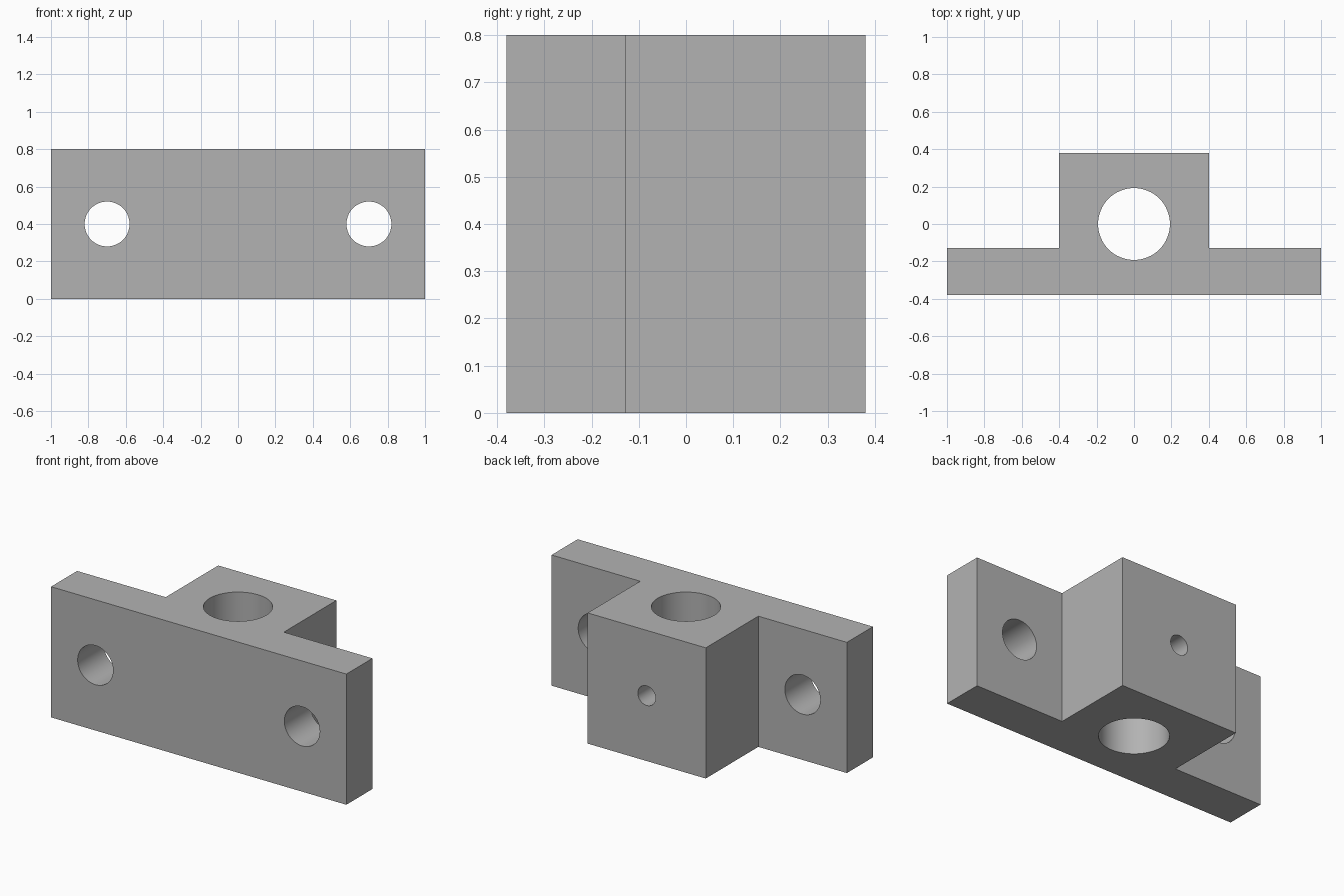
import bpy
import bmesh
from math import pi

default = bpy.data.objects.get("Cube")
if default:
    bpy.data.objects.remove(default, do_unlink=True)

WIDTH, DEPTH, HEIGHT = 2.0, 0.76, 0.8
FRONT, BACK = -DEPTH / 2, DEPTH / 2
STEP_Y = -0.128
BLOCK_X = 0.4

grey = bpy.data.materials.new("plain_grey")
grey.use_nodes = True
colour = (0.45, 0.45, 0.45, 1)
grey.diffuse_color = colour
grey.node_tree.nodes["Principled BSDF"].inputs["Base Color"].default_value = colour


def extruded(name, outline, height):
    """Prism standing on the ground from a plan outline."""
    mesh = bpy.data.meshes.new(name)
    bm = bmesh.new()
    base = bm.faces.new([bm.verts.new((x, y, 0)) for x, y in outline])
    top = bmesh.ops.extrude_face_region(bm, geom=[base])["geom"]
    verts = [v for v in top if isinstance(v, bmesh.types.BMVert)]
    bmesh.ops.translate(bm, verts=verts, vec=(0, 0, height))
    bmesh.ops.recalc_face_normals(bm, faces=bm.faces)
    bm.to_mesh(mesh)
    bm.free()
    obj = bpy.data.objects.new(name, mesh)
    bpy.context.collection.objects.link(obj)
    return obj


def drill(target, centre, radius, length, along_y=True):
    """Cut a round hole through the target."""
    bpy.ops.mesh.primitive_cylinder_add(
        vertices=64, radius=radius, depth=length, location=centre,
        rotation=(pi / 2 if along_y else 0, 0, 0))
    cutter = bpy.context.object
    cutter.name = "hole_cutter"
    cutter.hide_render = True
    cutter.data.materials.append(grey)
    mod = target.modifiers.new("hole", "BOOLEAN")
    mod.operation = "DIFFERENCE"
    mod.solver = "EXACT"
    mod.object = cutter
    bpy.context.view_layer.objects.active = target
    bpy.ops.object.modifier_apply(modifier=mod.name)
    bpy.data.objects.remove(cutter, do_unlink=True)


# T-shaped body: mounting flange with a central block behind it
half = [(WIDTH / 2, FRONT), (WIDTH / 2, STEP_Y), (BLOCK_X, STEP_Y), (BLOCK_X, BACK)]
outline = half + [(-x, y) for x, y in reversed(half)]
bracket = extruded("shaft_bracket", outline, HEIGHT)
bracket.data.materials.append(grey)

# Vertical shaft bore
drill(bracket, (0, 0, HEIGHT / 2), 0.192, 2, along_y=False)

# Mounting holes in the two flange wings
for side in (-1, 1):
    drill(bracket, (side * 0.7, 0, HEIGHT / 2), 0.12, 2)

# Set screw hole from the back face into the bore
drill(bracket, (0, 0.3, HEIGHT / 2), 0.06, 0.6)

# Smooth hole walls, sharp body edges
bpy.ops.object.select_all(action="DESELECT")
bracket.select_set(True)
bpy.context.view_layer.objects.active = bracket
bpy.ops.object.shade_smooth_by_angle(angle=pi / 6)
